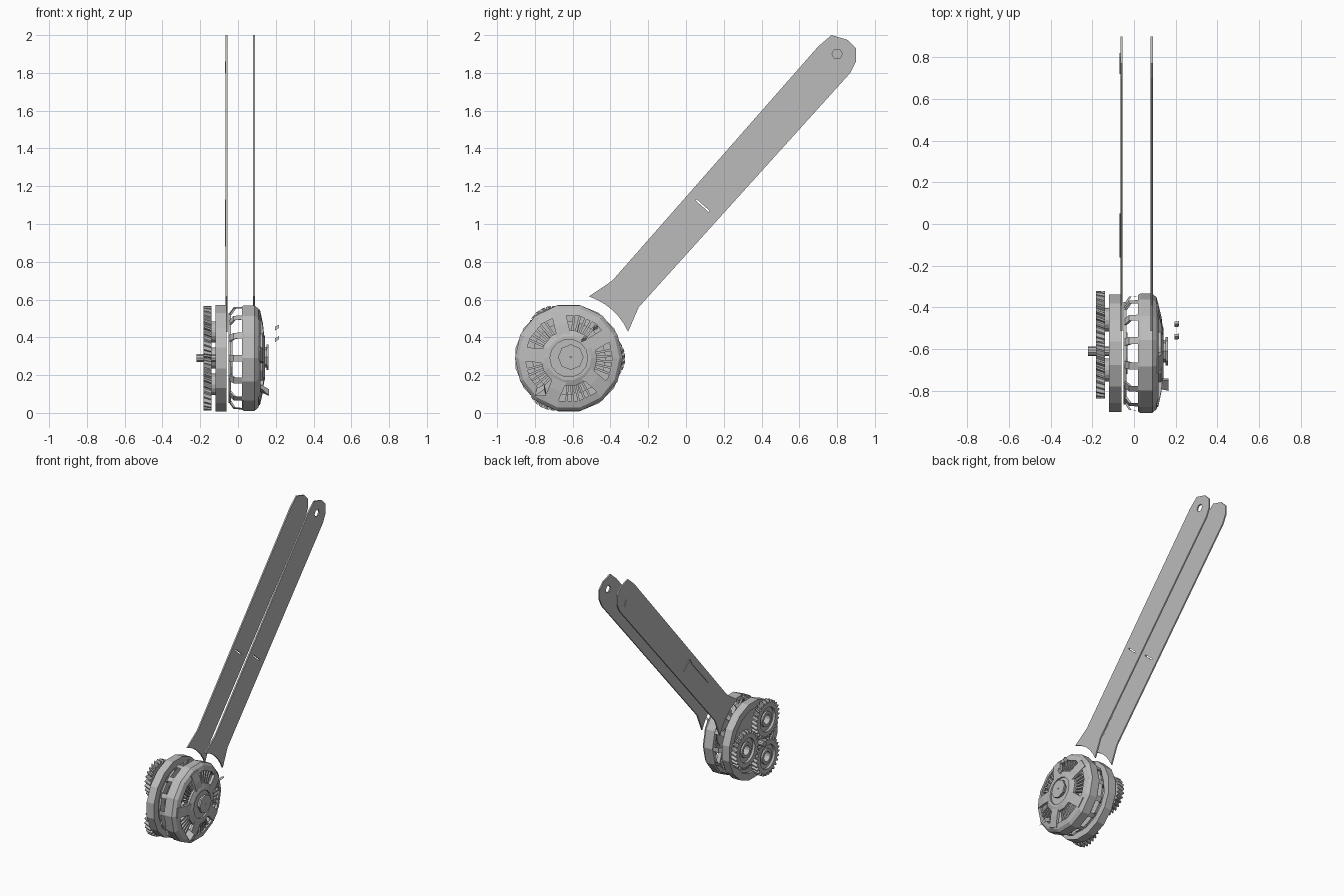
import bpy, bmesh
from math import sin, cos, pi, radians

cube = bpy.data.objects.get("Cube")
if cube:
    bpy.data.objects.remove(cube)

CY, CZ = -0.62, 0.29      # wheel axis
grey = bpy.data.materials.new("plain grey")
grey.use_nodes = True
grey.diffuse_color = (0.5, 0.5, 0.5, 1)
bsdf = grey.node_tree.nodes["Principled BSDF"]
bsdf.inputs["Base Color"].default_value = (0.5, 0.5, 0.5, 1)
bsdf.inputs["Roughness"].default_value = 0.7


def finish(name, bm, loc=(0, CY, CZ)):
    bmesh.ops.recalc_face_normals(bm, faces=bm.faces)
    me = bpy.data.meshes.new(name)
    bm.to_mesh(me)
    bm.free()
    me.materials.append(grey)
    ob = bpy.data.objects.new(name, me)
    ob.location = loc
    bpy.context.collection.objects.link(ob)
    return ob


def lathe(bm, profile, seg, phase=0.0):
    """Revolve a closed (x, r) loop around the x axis."""
    rings = []
    for i in range(seg):
        a = phase + 2 * pi * i / seg
        rings.append([bm.verts.new((x, r * cos(a), r * sin(a))) for x, r in profile])
    n = len(profile)
    for i in range(seg):
        p, q = rings[i], rings[(i + 1) % seg]
        for j in range(n):
            k = (j + 1) % n
            bm.faces.new((p[j], p[k], q[k], q[j]))


def tube(bm, x0, x1, r0, r1, seg, phase=0.0):
    lathe(bm, [(x0, r0), (x0, r1), (x1, r1), (x1, r0)], seg, phase)


def loft(bm, a, b):
    """Solid between two matching outlines."""
    va, vb = [[bm.verts.new(p) for p in s] for s in (a, b)]
    bm.faces.new(va)
    bm.faces.new(vb)
    n = len(va)
    for i in range(n):
        j = (i + 1) % n
        bm.faces.new((va[i], va[j], vb[j], vb[i]))


def prism(bm, outline, x0, x1):
    loft(bm, [(x0, y, z) for y, z in outline], [(x1, y, z) for y, z in outline])


def strip(bm, angle, path, w, t=0.012):
    """Radial bar following (x, r) points; w is its width."""
    c, s = cos(angle), sin(angle)

    def section(x, r):
        return [(x + dx, r * c - d * s, r * s + d * c)
                for dx, d in ((0, -w / 2), (0, w / 2), (-t, w / 2), (-t, -w / 2))]
    for p, q in zip(path, path[1:]):
        loft(bm, section(*p), section(*q))


def circle(r, n, y=0.0, z=0.0):
    return [(y + r * cos(2 * pi * i / n), z + r * sin(2 * pi * i / n)) for i in range(n)]


# Carrier disc with raised lip
bm = bmesh.new()
tube(bm, -0.12, -0.06, 0.235, 0.287, 16, pi / 16)
tube(bm, -0.105, -0.075, 0.02, 0.24, 16, pi / 16)
finish("carrier_disc", bm)

# Pin in the middle of the gears
bm = bmesh.new()
prism(bm, circle(0.022, 10), -0.22, -0.1)
finish("centre_pin", bm, (0, -0.61, CZ))

# Three helical planet gears
TEETH = 26
for i, name in enumerate(("rear_gear", "upper_gear", "lower_gear")):
    bm = bmesh.new()
    layers = []
    for x, twist in ((-0.183, 0.0), (-0.14, 0.12)):
        outer, inner = [], []
        for k in range(TEETH * 4):
            a = 2 * pi * k / (TEETH * 4) + twist
            r = 0.138 if k % 4 < 2 else 0.118
            outer.append(bm.verts.new((x, r * cos(a), r * sin(a))))
            inner.append(bm.verts.new((x, 0.088 * cos(a), 0.088 * sin(a))))
        layers.append((outer, inner))
    (o0, i0), (o1, i1) = layers
    for k in range(TEETH * 4):
        j = (k + 1) % (TEETH * 4)
        for a, b in ((o0, o1), (o1, i1), (i1, i0), (i0, o0)):
            bm.faces.new((a[k], a[j], b[j], b[k]))
    tube(bm, -0.165, -0.15, 0.04, 0.09, 24)
    tube(bm, -0.178, -0.1, 0.036, 0.056, 16)
    a = i * 2 * pi / 3
    finish(name, bm, (0, CY + 0.16 * cos(a), CZ + 0.16 * sin(a)))

# Wheel rim: faceted band with bevelled shoulder
bm = bmesh.new()
lathe(bm, [(0.02, 0.25), (0.02, 0.28), (0.03, 0.286), (0.088, 0.286),
           (0.108, 0.268), (0.118, 0.232), (0.1, 0.232), (0.085, 0.25)], 14)
finish("wheel_rim", bm)

# Open cage on the inner side of the wheel
bm = bmesh.new()
tube(bm, -0.05, -0.036, 0.195, 0.245, 14)
tube(bm, -0.05, -0.03, 0.06, 0.1, 14)
for i in range(14):
    a = 2 * pi * i / 14
    strip(bm, a, [(-0.037, 0.235), (-0.012, 0.272), (0.035, 0.275)], 0.035)
    if i % 2:
        strip(bm, a, [(-0.037, 0.08), (-0.037, 0.21)], 0.03)
finish("wheel_cage", bm)

# Domed outer face: five broad spokes with fans of slats between
bm = bmesh.new()
for i in range(5):
    a = radians(31 + 72 * i)
    strip(bm, a, [(0.14, 0.1), (0.132, 0.18), (0.116, 0.255)], 0.075, 0.02)
    for k in range(5):
        b = a + radians(36 + (k - 2) * 8)
        strip(bm, b, [(0.118, 0.13), (0.108, 0.25)], 0.012, 0.03)
finish("wheel_spokes", bm)

bm = bmesh.new()
lathe(bm, [(0.11, 0.1), (0.11, 0.15), (0.13, 0.15), (0.142, 0.118), (0.142, 0.1)], 14)
tube(bm, 0.105, 0.13, 0.03, 0.105, 14)
finish("hub_ring", bm)

bm = bmesh.new()
lathe(bm, [(0.12, 0.02), (0.12, 0.05), (0.15, 0.055), (0.15, 0.068),
           (0.162, 0.068), (0.162, 0.004)], 8)
finish("hub_cap", bm, (0, -0.61, 0.295))

# Small loose tab and chips outside the wheel
bm = bmesh.new()
loft(bm, [(0.12, -0.17, -0.16), (0.12, -0.12, -0.18), (0.12, -0.13, -0.14)],
     [(0.165, -0.18, -0.2), (0.165, -0.12, -0.2), (0.165, -0.13, -0.165)])
finish("rim_tab", bm)
for name, y, z in (("upper_chip", -0.48, 0.45), ("lower_chip", -0.54, 0.39)):
    bm = bmesh.new()
    loft(bm, [(0.195, -0.015, -0.015), (0.195, 0.012, -0.005), (0.195, 0, 0.005)],
         [(0.216, -0.012, 0), (0.216, 0.014, 0.01), (0.216, 0, 0.016)])
    finish(name, bm, (0, y, z))

# Two flat arms with flared, scooped foot and rounded tip
scoop = [(CY + 0.343 * cos(radians(d)), CZ + 0.343 * sin(radians(d)))
         for d in range(72, 23, -8)]
outline = scoop + [(-0.25, 0.56), (0.87, 1.80), (0.9, 1.86), (0.9, 1.93),
                   (0.855, 1.975), (0.77, 2.0), (0.7, 1.94), (-0.39, 0.70)]


def cutter(name, shape):
    cut = bmesh.new()
    prism(cut, shape, -0.3, 0.3)
    ob = finish(name, cut, (0, 0, 0))
    ob.hide_render = True
    ob.hide_set(True)
    ob.display_type = 'WIRE'
    return ob


slot = cutter("slot_cutter", [(0.05, 1.125), (0.055, 1.132), (0.125, 1.07), (0.12, 1.063)])
hole = cutter("hole_cutter", circle(0.028, 6, 0.8, 1.9))

for name, x, cuts in (("left_arm", 0.085, (slot, hole)), ("right_arm", -0.06, (slot,))):
    bm = bmesh.new()
    prism(bm, outline, x - 0.005, x + 0.005)
    arm = finish(name, bm, (0, 0, 0))
    for c in cuts:
        m = arm.modifiers.new("cut", 'BOOLEAN')
        m.operation = 'DIFFERENCE'
        m.solver = 'EXACT'
        m.object = c

# Thin slivers on the outside of the right arm
bm = bmesh.new()
prism(bm, [(-0.16, 0.88), (0.05, 1.13), (0.03, 1.09)], -0.07, -0.064)
prism(bm, [(0.72, 1.8), (0.82, 1.82), (0.8, 1.86)], -0.07, -0.064)
finish("arm_slivers", bm, (0, 0, 0))
